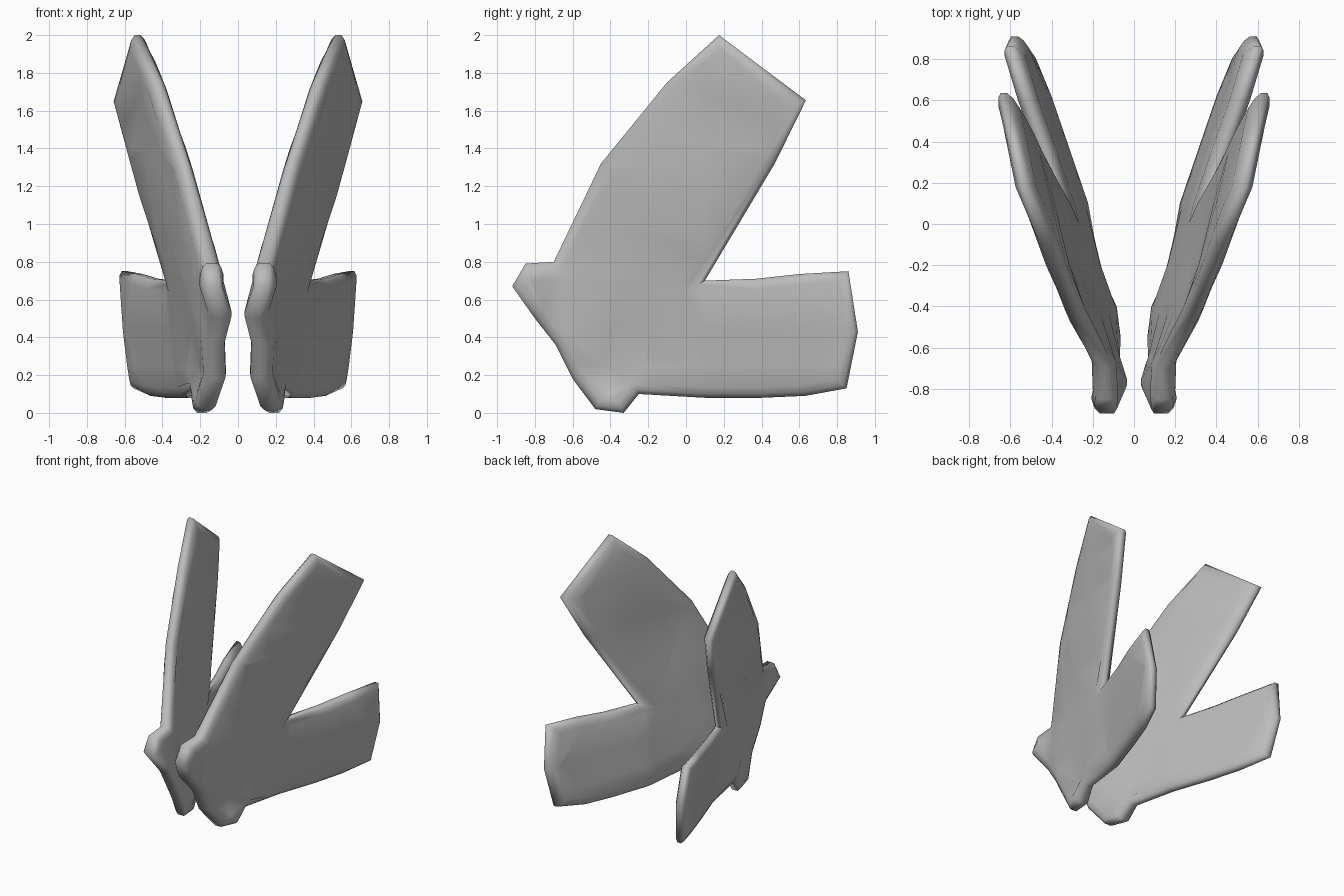
import bpy, bmesh, math
from mathutils import Vector

if "Cube" in bpy.data.objects:
    bpy.data.objects.remove(bpy.data.objects["Cube"])

grey = bpy.data.materials.new("plain_grey")
grey.diffuse_color = (0.5, 0.5, 0.5, 1)
grey.use_nodes = True
grey.node_tree.nodes["Principled BSDF"].inputs["Base Color"].default_value = grey.diffuse_color

# Side outline of one forked fin as (y, z), counter-clockwise
OUTLINE = [(.175, 2), (-.1, 1.75), (-.45, 1.32), (-.7, .8), (-.85, .79),
           (-.92, .67), (-.8, .5), (-.69, .36), (-.6, .18), (-.48, .02),
           (-.33, 0), (-.25, .1), (.1, .08), (.4, .08), (.63, .09),
           (.85, .13), (.91, .43), (.86, .75), (.6, .735), (.37, .71),
           (.1, .7), (.47, 1.32), (.635, 1.655)]
INSETS = (0, .02, .055)          # border rings, from the edge inward
THICK = (.016, .036, .05)        # half thickness at each ring
ROOT = (.02, .02, .015)          # extra half thickness toward the root

# Small bends of the plate: (y, z, shift in x)
BENDS = [(-.7, .8, -.035), (-.75, .52, -.04), (-.92, .67, .015),
         (-.69, .36, -.01), (-.56, .2, -.015), (-.36, .2, -.03),
         (-.4, 0, .035), (-.45, 1.32, -.01), (-.1, 1.14, .03),
         (-.45, .7, 0), (.1, .7, .01), (-.25, .1, .02), (.17, 2, .015),
         (.63, 1.65, 0), (.86, .75, 0), (.91, .43, 0), (.85, .13, .015),
         (.63, .09, .005), (-.1, 1.75, .005), (.1, .08, .005), (.6, .73, .01)]


def inset(points, d):
    """Move a closed outline inward by d with mitred corners."""
    pts = [Vector(p) for p in points]
    out = []
    for i, p in enumerate(pts):
        a = (p - pts[i - 1]).normalized()
        b = (pts[(i + 1) % len(pts)] - p).normalized()
        na, nb = Vector((-a.y, a.x)), Vector((-b.y, b.x))
        out.append(p + (na + nb) * d / max(.4, 1 + na.dot(nb)))
    return out


def root(y):
    return max(0, .1 - y)


def middle_x(y, z):
    """Splayed middle surface, flatter toward the root, plus the bends."""
    total = shift = 0
    for by, bz, s in BENDS:
        w = 1 / ((y - by) ** 2 + (z - bz) ** 2 + .004) ** 2
        total += w
        shift += w * s
    return .335 + .34 * (y - .1) + .12 * (z - .7) + .13 * root(y) + shift / total


def half_thickness(y, z, ring):
    fat = root(y) * max(0, 1 - max(0, z - .6) / .6)
    return THICK[ring] + ROOT[ring] * fat


def add_skin(bm, side):
    """One side of the fin: two border strips and a cut-up middle."""
    tag = bm.verts.layers.int.new("ring")
    rings = []
    for k, d in enumerate(INSETS):
        ring = [bm.verts.new((0, p.x, p.y)) for p in inset(OUTLINE, d)]
        for v in ring:
            v[tag] = k
        rings.append(ring)
    n = len(OUTLINE)
    for a, b in zip(rings, rings[1:]):
        for i in range(n):
            j = (i + 1) % n
            bm.faces.new((a[i], a[j], b[j], b[i]))
    middle = bm.faces.new(rings[-1])
    bm.normal_update()
    tris = bmesh.ops.triangulate(bm, faces=[middle])["faces"]
    # cross cuts that let the plate bend
    for axis, cuts in ((1, (-.6, -.4, -.2, .1, .5)), (2, (.25, .45, .7, .95, 1.15, 1.4))):
        for c in cuts:
            co, no = [0, 0, 0], [0, 0, 0]
            co[axis], no[axis] = c, 1
            tris = [f for f in tris if f.is_valid]
            geom = tris + list({e for f in tris for e in f.edges}) \
                + list({v for f in tris for v in f.verts})
            res = bmesh.ops.bisect_plane(bm, geom=geom, dist=.002,
                                         plane_co=co, plane_no=no)
            tris = [g for g in res["geom"] if isinstance(g, bmesh.types.BMFace)]
    core = {v for f in tris if f.is_valid for v in f.verts}
    for v in bm.verts:
        y, z = v.co.y, v.co.z
        k = 2 if v in core else v[tag]
        v.co.x = middle_x(y, z) + side * half_thickness(y, z, k)


def build_fin(name):
    whole = bmesh.new()
    for side in (1, -1):
        bm = bmesh.new()
        add_skin(bm, side)
        skin = bpy.data.meshes.new("skin")
        bm.to_mesh(skin)
        bm.free()
        whole.from_mesh(skin)
        bpy.data.meshes.remove(skin)
    # join both skins along the outer edge
    rim = [e for e in whole.edges if e.is_boundary]
    bmesh.ops.bridge_loops(whole, edges=rim)
    bmesh.ops.recalc_face_normals(whole, faces=whole.faces[:])
    mesh = bpy.data.meshes.new(name)
    whole.to_mesh(mesh)
    whole.free()
    mesh.materials.append(grey)
    ob = bpy.data.objects.new(name, mesh)
    bpy.context.collection.objects.link(ob)
    return ob


# Pair of fins, mirrored across the middle
fins = build_fin("forked_fins")
fins.modifiers.new("mirror", 'MIRROR').use_axis[0] = True
bpy.context.view_layer.objects.active = fins
fins.select_set(True)
bpy.ops.object.shade_smooth_by_angle(angle=math.radians(70))
